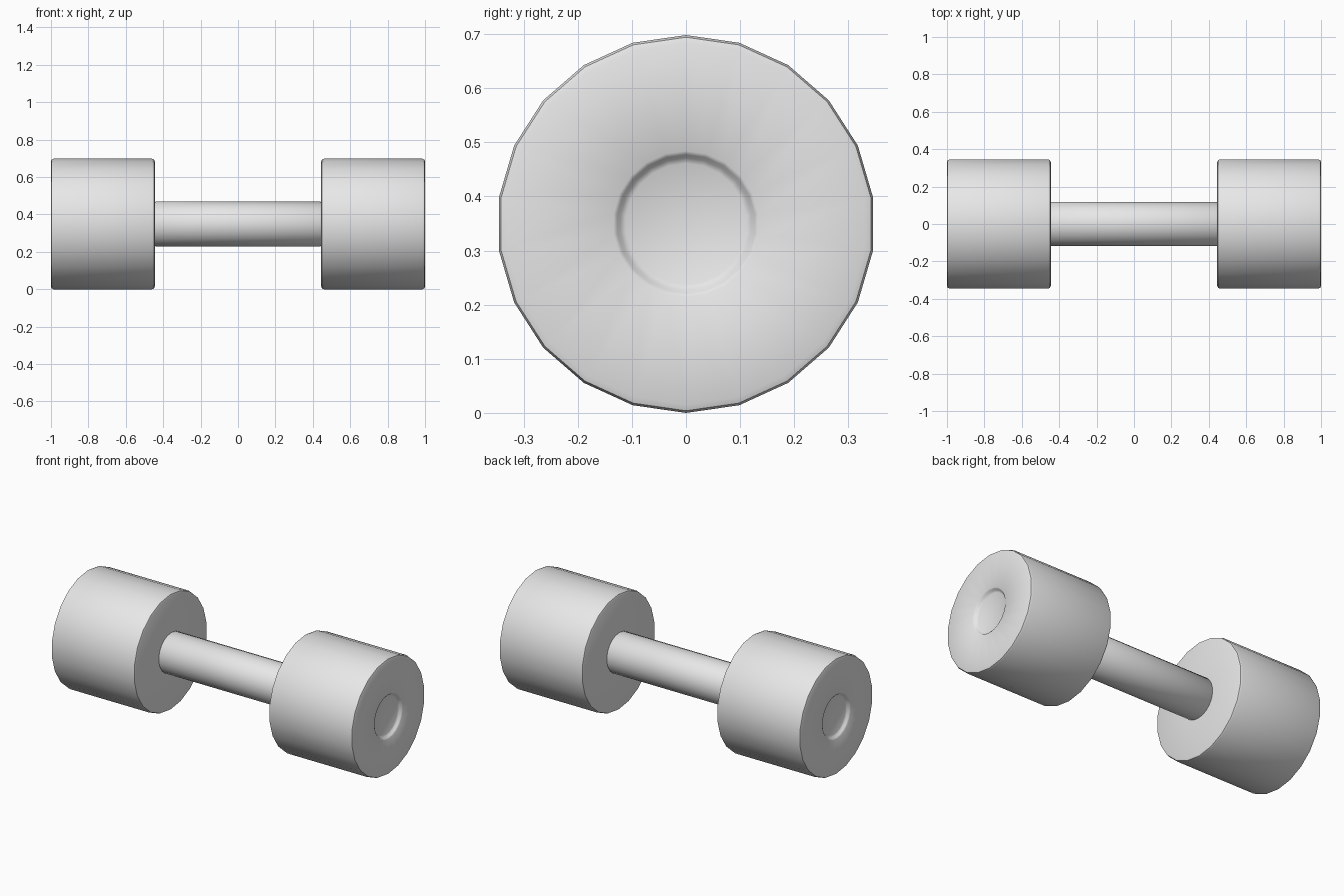
import bpy, bmesh, math

if "Cube" in bpy.data.objects:
    bpy.data.objects.remove(bpy.data.objects["Cube"])

SIDES = 22
AXIS_Z = 0.349

grey = bpy.data.materials.new("light_grey")
grey.use_nodes = True
grey.diffuse_color = (0.8, 0.8, 0.8, 1)
grey.node_tree.nodes["Principled BSDF"].inputs["Base Color"].default_value = (0.8, 0.8, 0.8, 1)


def lathe_x(name, profile):
    """Spin (x, radius) points around the x axis and cap both ends."""
    bm = bmesh.new()
    rings = []
    for x, r in profile:
        angles = [math.tau * i / SIDES for i in range(SIDES)]
        rings.append([bm.verts.new((x, r * math.sin(a), r * math.cos(a))) for a in angles])
    for a, b in zip(rings, rings[1:]):
        for i in range(SIDES):
            j = (i + 1) % SIDES
            bm.faces.new((a[i], a[j], b[j], b[i]))
    bm.faces.new(rings[0])
    bm.faces.new(rings[-1])
    bmesh.ops.recalc_face_normals(bm, faces=bm.faces)
    mesh = bpy.data.meshes.new(name)
    bm.to_mesh(mesh)
    bm.free()
    mesh.materials.append(grey)
    obj = bpy.data.objects.new(name, mesh)
    obj.location.z = AXIS_Z
    bpy.context.collection.objects.link(obj)
    bpy.ops.object.select_all(action="DESELECT")
    obj.select_set(True)
    bpy.context.view_layer.objects.active = obj
    bpy.ops.object.shade_smooth_by_angle(angle=math.radians(50))
    return obj


# Weights: bevelled drums with a shallow round dish in the outer face
weight = [(0.445, 0.1), (0.445, 0.334), (0.449, 0.345), (0.46, 0.349),
          (0.985, 0.349), (0.996, 0.345), (1.0, 0.334),
          (1.0, 0.135), (0.995, 0.128), (0.985, 0.122), (0.98, 0.112)]
for name, side in (("left_weight", 1), ("right_weight", -1)):
    lathe_x(name, [(side * x, r) for x, r in weight])

# Handle: plain bar with slightly eased ends
lathe_x("handle", [(-0.45, 0.112), (-0.44, 0.12), (0.44, 0.12), (0.45, 0.112)])
